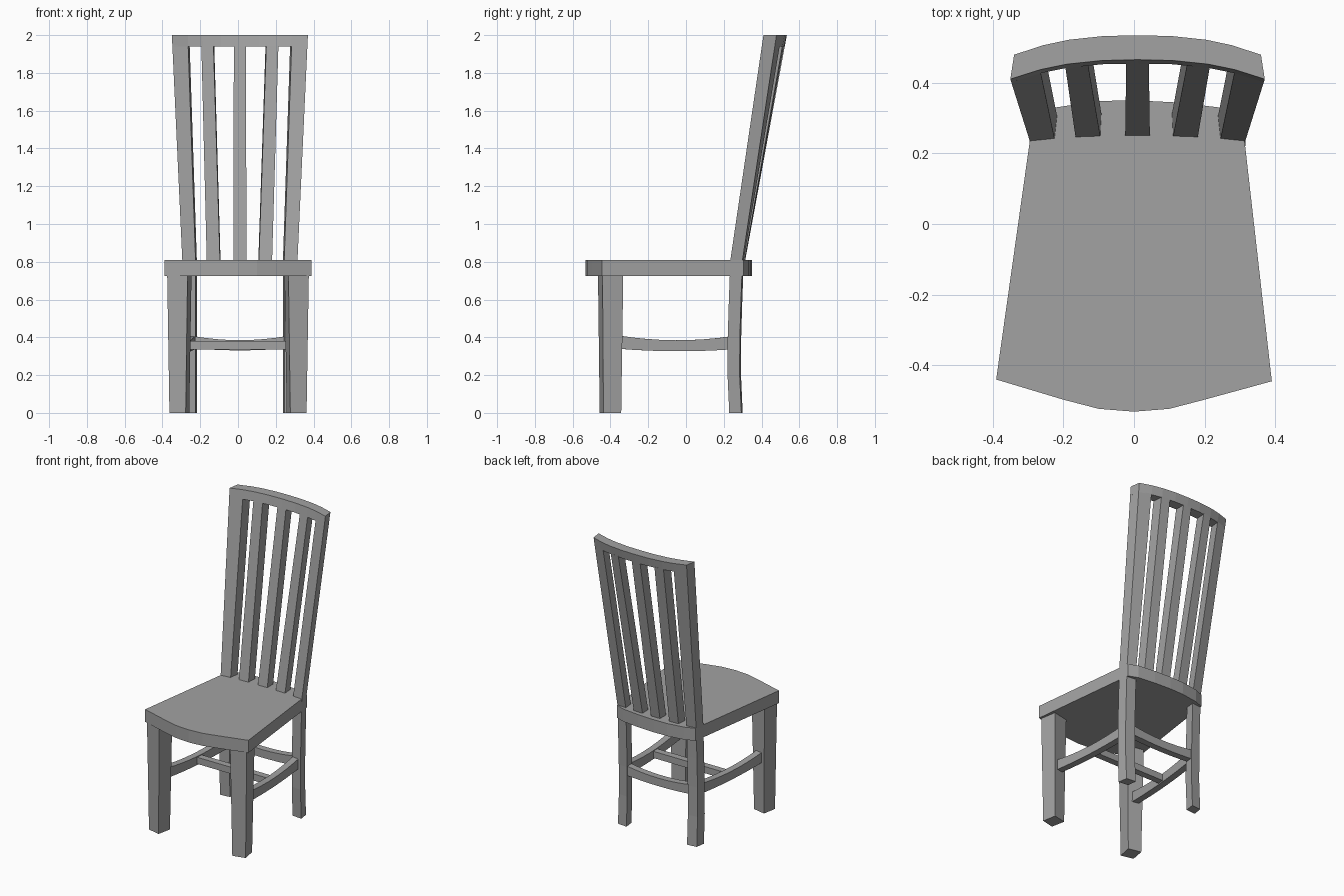
import bpy
import bmesh
from mathutils import Vector

cube = bpy.data.objects.get("Cube")
if cube:
    bpy.data.objects.remove(cube)

grey = bpy.data.materials.new("grey_wood")
grey.use_nodes = True
colour = (0.36, 0.36, 0.36, 1)
grey.diffuse_color = colour
grey.node_tree.nodes["Principled BSDF"].inputs["Base Color"].default_value = colour

SEAT_TOP, TOP, BACK_X = 0.81, 2.0, 0.01


def loft(name, rings):
    """Skin a closed solid through a list of equal-sized rings of points."""
    bm = bmesh.new()
    rows = [[bm.verts.new(p) for p in ring] for ring in rings]
    n = len(rows[0])
    for a, b in zip(rows, rows[1:]):
        for i in range(n):
            j = (i + 1) % n
            bm.faces.new((a[i], a[j], b[j], b[i]))
    bm.faces.new(rows[0])
    bm.faces.new(rows[-1])
    bmesh.ops.recalc_face_normals(bm, faces=bm.faces)
    mesh = bpy.data.meshes.new(name)
    bm.to_mesh(mesh)
    bm.free()
    mesh.materials.append(grey)
    obj = bpy.data.objects.new(name, mesh)
    bpy.context.collection.objects.link(obj)
    return obj


def lerp(a, b, t):
    return a + (b - a) * t


def back_point(x, z, rear):
    """Point on the leaning, curved front or rear surface of the backrest."""
    t = (z - SEAT_TOP) / (TOP - SEAT_TOP)
    bend = abs(x / lerp(0.305, 0.36, t)) ** 2.5
    y = lerp(0.25, 0.465, t) - lerp(0.015, 0.055, t) * bend
    if rear:
        x, y = x * 0.97, y + lerp(0.064, 0.069, t)
    return Vector((x + BACK_X, y, z))


def back_ring(x0, x1, z):
    return [back_point(x0, z, False), back_point(x1, z, False),
            back_point(x1, z, True), back_point(x0, z, True)]


def bar(name, start, end, width, height, dip=0, steps=1):
    """Horizontal stretcher whose top sags by dip and whose bottom sags by half."""
    start, end = Vector(start), Vector(end)
    d = (end - start).normalized()
    side = Vector((-d.y, d.x, 0)) * width / 2
    rings = []
    for i in range(steps + 1):
        t = i / steps
        sag = dip * 4 * t * (1 - t)
        top = start.lerp(end, t) - Vector((0, 0, sag))
        low = top - Vector((0, 0, height - sag / 2))
        rings.append([top - side, top + side, low + side, low - side])
    loft(name, rings)


# Seat with bowed front and rear edges
front = [(-0.39, -0.44), (-0.2, -0.497), (-0.1, -0.523), (0, -0.531),
         (0.1, -0.523), (0.2, -0.497), (0.39, -0.445)]
rear = [(0.305, 0.305), (0.24, 0.33), (0.12, 0.344), (0, 0.35),
        (-0.1, 0.348), (-0.22, 0.33), (-0.285, 0.305)]
loft("seat", [[(x, y, z) for x, y in front + rear] for z in (0.725, SEAT_TOP)])

for s, label in ((-1, "right"), (1, "left")):
    # Front leg, turned to follow the seat and tapered to the floor
    foot = [(0.363, -0.437), (0.277, -0.457), (0.258, -0.362), (0.346, -0.343)]
    head = [(0.375, -0.442), (0.267, -0.466), (0.246, -0.355), (0.357, -0.332)]
    loft(label + "_front_leg", [[(s * x, y, z) for x, y in ring]
                                for ring, z in ((foot, 0), (head, 0.74))])

    # Back leg, running on up into the outer back post
    rings = []
    for z, shift in ((0, -0.006), (0.2, -0.015), (0.4, -0.014), (0.6, -0.008)):
        rings.append([Vector((p.x, p.y + shift, z))
                      for p in back_ring(s * 0.305, s * 0.235, SEAT_TOP)])
    rings.append(back_ring(s * 0.305, s * 0.235, SEAT_TOP))
    rings.append(back_ring(s * 0.36, s * 0.275, 1.97))
    rings[-1] = back_ring(s * 0.3575, s * 0.274, 1.945)
    loft(label + "_back_leg_and_post", rings)

    # Side stretcher
    bar(label + "_side_stretcher", (s * 0.305, -0.36, 0.41),
        (s * 0.262 + BACK_X, 0.25, 0.407), 0.045, 0.07, 0.024, 8)

# Slats fanning out towards the top
for label, low, high in (("right", -0.14, -0.172), ("middle", 0, 0), ("left", 0.135, 0.172)):
    loft(label + "_slat", [back_ring(low - 0.035, low + 0.035, 0.79),
                           back_ring(high - 0.032, high + 0.032, 1.945)])

# Curved top rail
rail = []
for x in (-0.36, -0.275, -0.2, -0.1, 0, 0.1, 0.2, 0.275, 0.36):
    low = x * 0.993
    rail.append([back_point(low, 1.94, False), back_point(x, TOP, False),
                 back_point(x, TOP, True), back_point(low, 1.94, True)])
loft("top_rail", rail)

# Stretchers between the sides and between the back legs
bar("middle_stretcher", (-0.277, -0.05, 0.38), (0.283, -0.05, 0.38), 0.045, 0.045)
bar("back_stretcher", (-0.24, 0.262, 0.407), (0.26, 0.262, 0.407), 0.045, 0.065, 0.022, 8)
